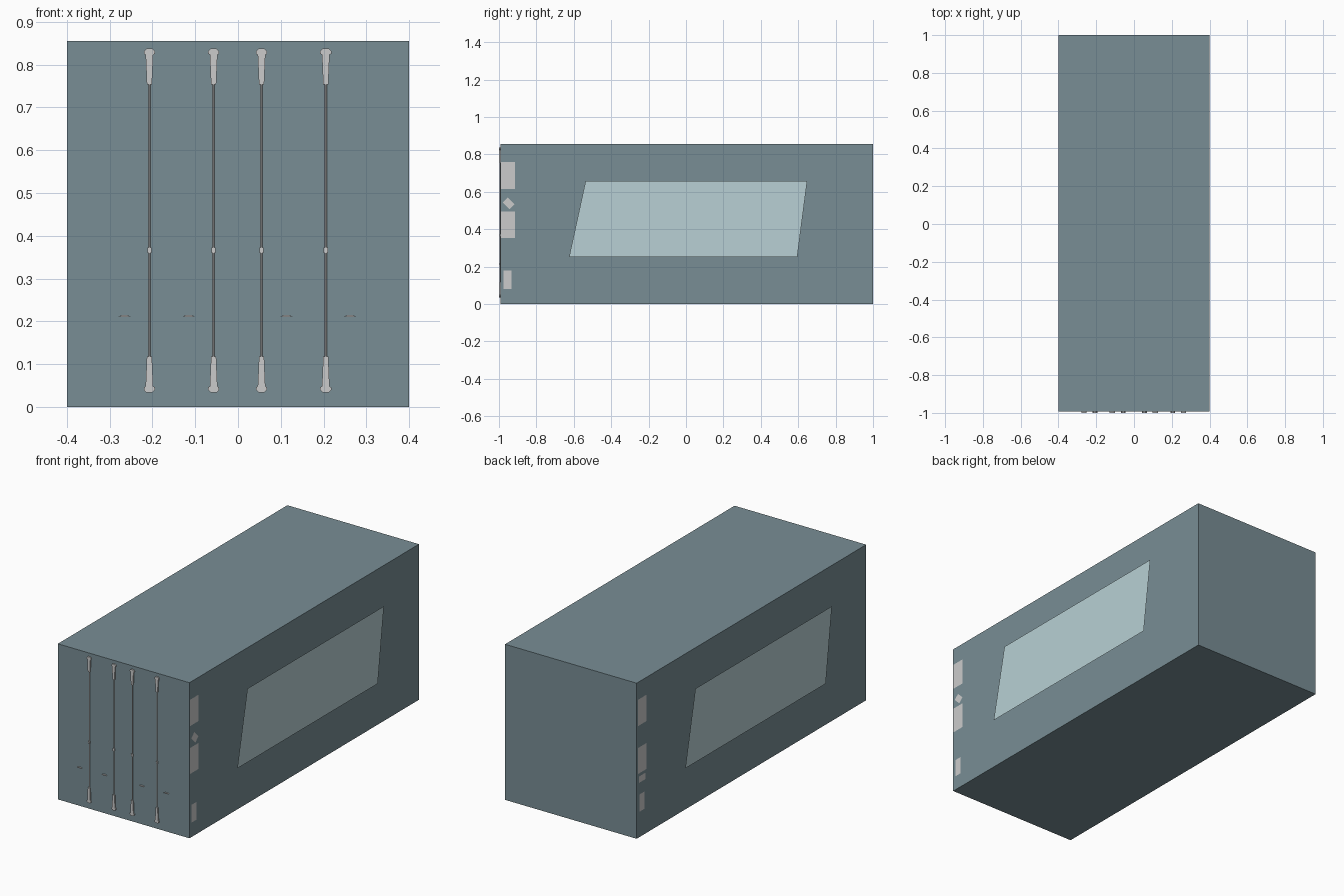
import bpy, bmesh, math
from mathutils import Vector

if "Cube" in bpy.data.objects:
    bpy.data.objects.remove(bpy.data.objects["Cube"])

FRONT, BACK, HALF_W, H = -0.993, 1.0, 0.4, 0.855


def material(name, color):
    m = bpy.data.materials.new(name)
    m.diffuse_color = (*color, 1)
    m.use_nodes = True
    m.node_tree.nodes["Principled BSDF"].inputs["Base Color"].default_value = m.diffuse_color
    return m


def finish(name, bm, mat=None):
    me = bpy.data.meshes.new(name)
    bm.to_mesh(me)
    bm.free()
    ob = bpy.data.objects.new(name, me)
    bpy.context.collection.objects.link(ob)
    if mat:
        me.materials.append(mat)
    return ob


def box(name, lo, hi, mat=None):
    bm = bmesh.new()
    bmesh.ops.create_cube(bm, size=1)
    for v in bm.verts:
        v.co = Vector([lo[i] + (v.co[i] + 0.5) * (hi[i] - lo[i]) for i in range(3)])
    return finish(name, bm, mat)


def side_sheet(name, side, x, pts, mat=None):
    """Flat sheet on a long side; the left side is turned half a turn about z."""
    bm = bmesh.new()
    bm.faces.new([bm.verts.new((side * x, side * y, z)) for y, z in pts])
    return finish(name, bm, mat)


def front_plate(name, x, outline):
    """Thin plate on the door, extruded from a front outline."""
    bm = bmesh.new()
    face = bm.faces.new([bm.verts.new((x + px, -1.0, z)) for px, z in outline])
    ext = bmesh.ops.extrude_face_region(bm, geom=[face])
    for g in ext["geom"]:
        if isinstance(g, bmesh.types.BMVert):
            g.co.y = FRONT
    bmesh.ops.recalc_face_normals(bm, faces=bm.faces)
    return finish(name, bm)


def rect(y0, y1, z0, z1):
    return [(y0, z0), (y1, z0), (y1, z1), (y0, z1)]


paint = material("container_paint", (0.19, 0.27, 0.30))
light = material("panel_paint", (0.48, 0.63, 0.66))

# Container body
box("container_body", (-HALF_W, FRONT, 0), (HALF_W, BACK, H), paint)

# Slanted side panels, standing off the walls
panel = [(-0.625, 0.252), (0.595, 0.252), (0.648, 0.657), (-0.537, 0.657)]
for side, label in ((1, "right"), (-1, "left")):
    side_sheet(label + "_side_panel", side, 0.433, panel, light)

# Marking plates beside the corner posts
common = [rect(-0.99, -0.915, 0.615, 0.76), rect(-0.99, -0.915, 0.352, 0.495)]
diamond = [(-0.943, 0.507), (-0.917, 0.532), (-0.953, 0.568), (-0.979, 0.543)]
marks = {
    1: common + [diamond, rect(-0.975, -0.932, 0.08, 0.178)],
    -1: common + [rect(-0.98, -0.925, 0.30, 0.335), rect(-0.975, -0.932, 0.14, 0.235)],
}
for side, plates in marks.items():
    for pts in plates:
        side_sheet("marking_plate", side, 0.4012, pts)

# Door locking bars with end keepers and middle guides
keeper = [(-0.006, 0.118), (-0.008, 0.07), (-0.009, 0.048), (-0.013, 0.046), (-0.013, 0.04),
          (-0.007, 0.034), (0.007, 0.034), (0.013, 0.04), (0.013, 0.046), (0.009, 0.048),
          (0.008, 0.07), (0.006, 0.118)]
for x in (-0.207, -0.057, 0.055, 0.205):
    bm = bmesh.new()
    bmesh.ops.create_cone(bm, segments=10, radius1=0.0025, radius2=0.0025, depth=0.79, cap_ends=True)
    bmesh.ops.translate(bm, verts=bm.verts, vec=(x, -0.9955, 0.435))
    finish("locking_bar", bm)
    front_plate("lower_keeper", x, keeper)
    front_plate("upper_keeper", x, [(px, 0.871 - z) for px, z in reversed(keeper)])
    box("bar_guide", (x - 0.005, -0.9995, 0.36), (x + 0.005, FRONT, 0.373))

# Door handles
for x in (-0.265, -0.115, 0.113, 0.262):
    front_plate("door_handle", x, [(-0.014, 0.212), (-0.005, 0.210), (0.005, 0.210), (0.014, 0.212),
                                   (0.005, 0.215), (-0.005, 0.215)])
